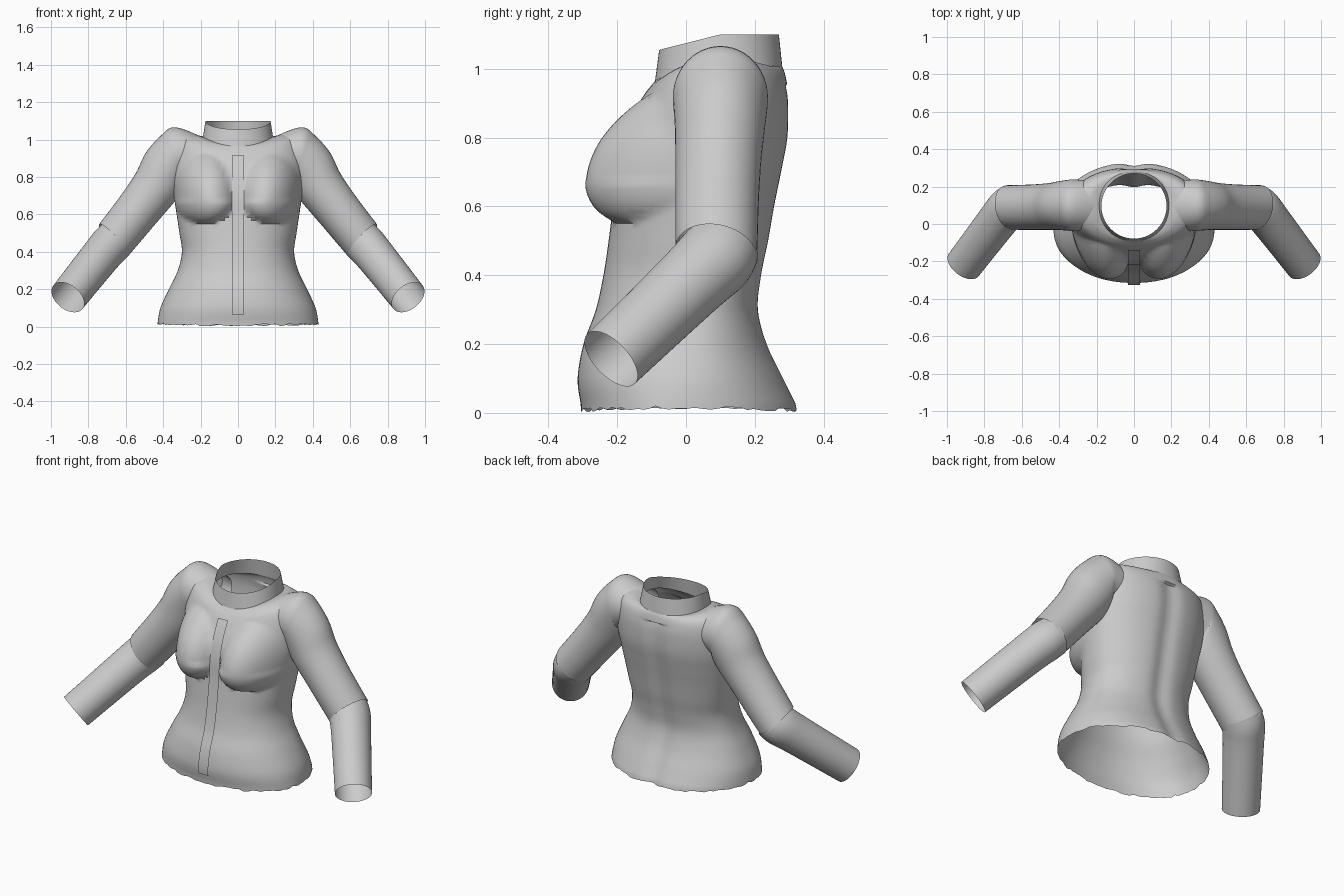
import bpy, bmesh, math, random
from mathutils import Vector

random.seed(4)
if "Cube" in bpy.data.objects:
    bpy.data.objects.remove(bpy.data.objects["Cube"])

fabric = bpy.data.materials.new("grey_fabric")
fabric.use_nodes = True
GREY = (0.6, 0.6, 0.6, 1)
fabric.diffuse_color = GREY
fabric.node_tree.nodes["Principled BSDF"].inputs["Base Color"].default_value = GREY
SEG = 96


def smooth_rows(rows, steps):
    """Catmull-Rom interpolation through rows of numbers."""
    padded = [rows[0]] + rows + [rows[-1]]
    out = []
    for k in range(len(rows) - 1):
        a, b, c, d = padded[k:k + 4]
        for i in range(steps):
            t = i / steps
            out.append([q + t / 2 * (r - p + t * (2 * p - 5 * q + 4 * r - s + t * (3 * (q - r) + s - p)))
                        for p, q, r, s in zip(a, b, c, d)])
    return out + [list(rows[-1])]


def loft(name, rings, closed=True, mirrored=False):
    """Skin a list of point rings into one smooth open surface."""
    bm = bmesh.new()
    grid = [[bm.verts.new(p) for p in ring] for ring in rings]
    n = len(grid[0])
    for low, high in zip(grid, grid[1:]):
        for j in range(n if closed else n - 1):
            k = (j + 1) % n
            bm.faces.new((low[j], low[k], high[k], high[j]))
    mesh = bpy.data.meshes.new(name)
    bm.to_mesh(mesh)
    bm.free()
    mesh.materials.append(fabric)
    obj = bpy.data.objects.new(name, mesh)
    bpy.context.collection.objects.link(obj)
    if mirrored:
        obj.modifiers.new("mirror", 'MIRROR').use_mirror_merge = False
    bpy.ops.object.select_all(action='DESELECT')
    obj.select_set(True)
    bpy.context.view_layer.objects.active = obj
    bpy.ops.object.shade_smooth_by_angle(angle=math.radians(50))
    return obj


def body_point(row, angle):
    """Point on the body: half width, front y, back y, side/front/back heights."""
    hw, front, back, zs, zf, zb = row
    c, s = math.cos(angle), math.sin(angle)
    mid = -0.03 + 0.13 * min(zs, 1)
    z = zs + ((zf if s < 0 else zb) - zs) * s * s
    x = hw * math.copysign(abs(c) ** 0.93, c)
    y = mid + (mid - front if s < 0 else back - mid) * math.copysign(abs(s) ** 0.93, s)
    if s < 0:
        # bust: full below, tapering upward
        dx = abs(x) - 0.178
        dz = z - 0.675
        d = (dx / (0.15 if dx < 0 else 0.165)) ** 2 + (dz / (0.25 if dz > 0 else 0.122)) ** 2
        if d < 1:
            y -= 0.108 * (1 - d) ** (0.85 if dz > 0 else 0.6)
    elif zs < 1:
        # spine groove
        y -= 0.018 * math.exp(-(x / 0.05) ** 2)
    return Vector((x, y, z))


# Torso
lower = [(0.43, -0.305, 0.328, 0.02), (0.415, -0.315, 0.288, 0.1), (0.37, -0.298, 0.24, 0.2),
         (0.322, -0.262, 0.215, 0.3), (0.3, -0.24, 0.225, 0.4), (0.313, -0.225, 0.245, 0.5),
         (0.328, -0.213, 0.262, 0.6), (0.343, -0.205, 0.282, 0.7), (0.355, -0.182, 0.3, 0.8)]
profile = [r + (r[3], r[3]) for r in lower] + [
    (0.352, -0.142, 0.302, 0.92, 0.89, 0.9), (0.32, -0.118, 0.294, 1.01, 0.93, 0.955),
    (0.25, -0.102, 0.287, 1.03, 0.95, 0.988), (0.187, -0.09, 0.28, 1.015, 0.965, 1.005)]
angles = [2 * math.pi * j / SEG for j in range(SEG)]
rows = smooth_rows(profile, 6)
rings = [[body_point(r, a) for a in angles] for r in rows]
# ragged hem, lowest at the front
for p in rings[0]:
    p.z = max(0, 0.017 - 0.009 * abs(p.y) / 0.3 + random.uniform(-0.006, 0.006))
loft("torso", rings)

# Stand-up collar, lower at the front
collar = []
for i in range(5):
    t = i / 4
    ring = []
    for base, a in zip(rings[-1], angles):
        top = Vector((0.174 * math.cos(a), 0.096 + 0.174 * math.sin(a), 0))
        top.z = 1.1 - 0.045 * max(0, 0.1 - top.y) / 0.178
        ring.append(base.lerp(top, t))
    collar.append(ring)
loft("collar", collar)

# Front zip strip, riding just over the body
strip = []
for i in range(41):
    z = 0.065 + 0.85 * i / 40
    low, high = next((p, q) for p, q in zip(rows, rows[1:]) if q[4] >= z)
    t = (z - low[4]) / (high[4] - low[4])
    y = low[1] + (high[1] - low[1]) * t - 0.011
    strip.append([(-0.032, y, z), (0.032, y, z)])
loft("zip_strip", strip, closed=False)


def tube(name, stations, steps):
    """Sleeve tube: centre, axis direction, radius, depth radius per station."""
    rings = []
    for row in smooth_rows(stations, steps):
        centre, axis = Vector(row[:3]), Vector(row[3:6]).normalized()
        u = (Vector((0, 1, 0)) - axis * axis.y).normalized()
        v = axis.cross(u)
        rings.append([centre + u * row[7] * math.cos(a) + v * row[6] * math.sin(a)
                      for a in angles[::2]])
    return loft(name, rings, mirrored=True)


# Upper sleeves with padded shoulder caps
tube("upper_sleeves", [
    (0.2, 0.1, 0.92, 1, 0, 0, 0.098, 0.13),
    (0.32, 0.1, 0.917, 1, 0, -0.1, 0.15, 0.138),
    (0.352, 0.1, 0.888, 0.9, 0, -0.42, 0.146, 0.136),
    (0.4, 0.098, 0.82, 0.75, 0, -0.66, 0.143, 0.13),
    (0.45, 0.094, 0.735, 0.63, 0, -0.78, 0.128, 0.125),
    (0.55, 0.09, 0.605, 0.64, 0, -0.77, 0.119, 0.121),
    (0.664, 0.088, 0.464, 0.72, -0.18, -0.68, 0.115, 0.12)], 5)

# Forearm sleeves, open at the cuffs
tube("forearm_sleeves", [
    (0.645, 0.1, 0.475, 0.68, -0.25, -0.7, 0.108, 0.113),
    (0.68, 0.077, 0.44, 0.6, -0.45, -0.66, 0.11, 0.115),
    (0.735, 0.01, 0.376, 0.5, -0.63, -0.6, 0.106, 0.108),
    (0.91, -0.218, 0.157, 0.49, -0.64, -0.6, 0.1, 0.1)], 6)
